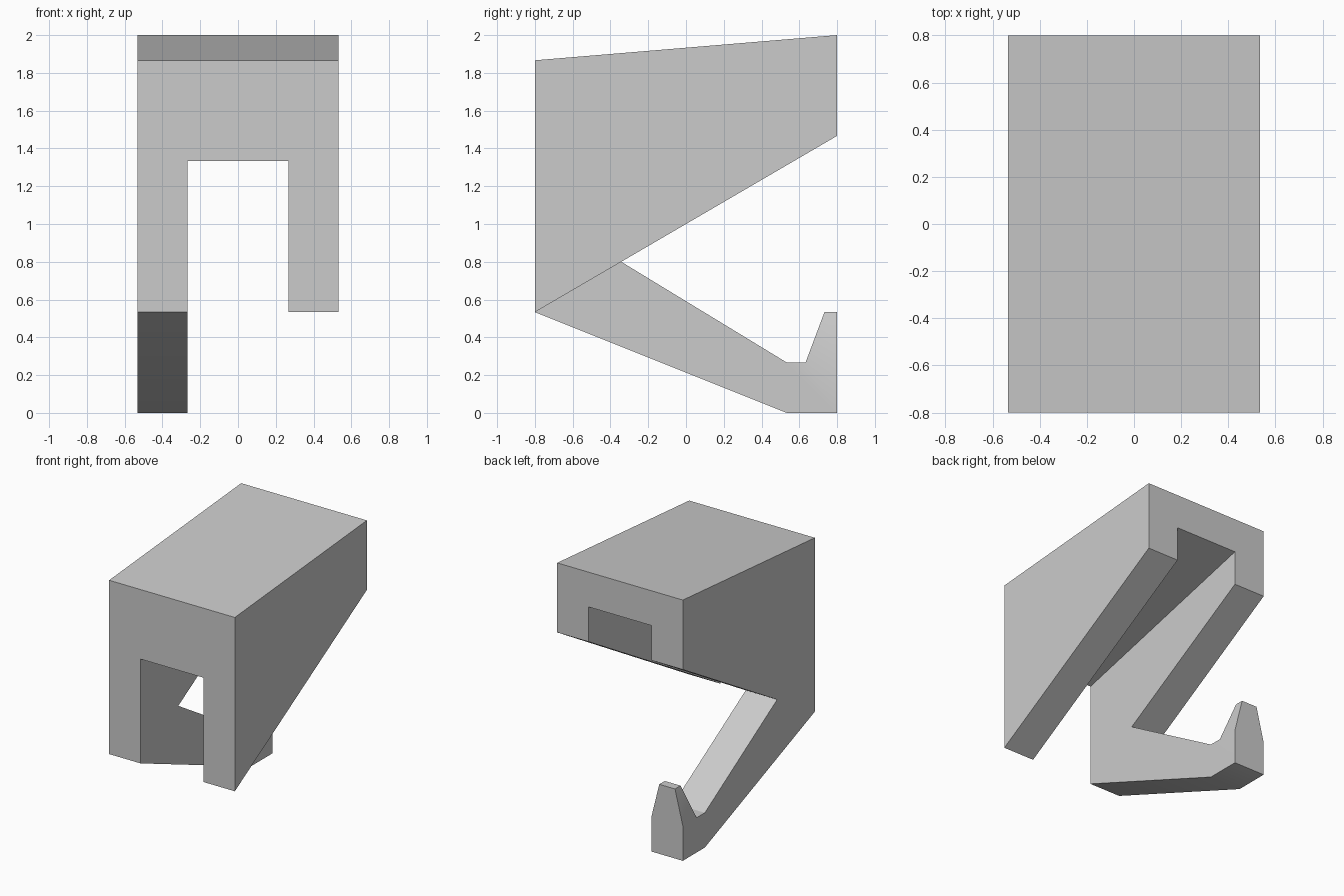
import bpy, bmesh, math

cube = bpy.data.objects.get("Cube")
if cube:
    bpy.data.objects.remove(cube, do_unlink=True)

U = 4 / 15          # design module: the model is 7.5 modules tall

grey = bpy.data.materials.new("plain grey")
grey.use_nodes = True
colour = (0.6, 0.6, 0.6, 1)
grey.diffuse_color = colour
grey.node_tree.nodes["Principled BSDF"].inputs["Base Color"].default_value = colour


def loft(bm, ring_a, ring_b):
    """Join two matching rings of points into a closed solid."""
    a = [bm.verts.new(p) for p in ring_a]
    b = [bm.verts.new(p) for p in ring_b]
    bm.faces.new(a)
    bm.faces.new(b[::-1])
    for i in range(len(a)):
        j = (i + 1) % len(a)
        bm.faces.new((a[j], a[i], b[i], b[j]))
    bmesh.ops.recalc_face_normals(bm, faces=bm.faces)


def make_object(name, bm):
    mesh = bpy.data.meshes.new(name)
    bm.to_mesh(mesh)
    bm.free()
    mesh.materials.append(grey)
    obj = bpy.data.objects.new(name, mesh)
    bpy.context.collection.objects.link(obj)
    return obj


# Housing: an arch section whose heights change from front to back
def arch(y, bottom, ceiling, top):
    half = [(U, ceiling), (U, bottom), (2 * U, bottom), (2 * U, top)]
    section = half + [(-x, z) for x, z in reversed(half)]
    return [(x, y, z) for x, z in section]


bm = bmesh.new()
loft(bm, arch(-3 * U, 2 * U, 5 * U, 7 * U),
     arch(3 * U, 5.5 * U, 6.5 * U, 7.5 * U))
make_object("arched_housing", bm)

# Arm: side profile (y, z) extruded across one leg
hook_front, hook_back = 0.633, 3 * U
profile = [(-3 * U, 2 * U), (2 * U, 0), (hook_back, 0), (hook_back, U),
           (hook_front, U), (2 * U, U), (-0.343, 0.8)]
bm = bmesh.new()
loft(bm, [(-2 * U, y, z) for y, z in profile],
     [(-U, y, z) for y, z in profile])

# Hook tip: pull the rear top face up and taper it
seat = max((f for f in bm.faces if f.normal.z > 0.99),
           key=lambda f: f.calc_center_median().y)
tip = bmesh.ops.extrude_discrete_faces(bm, faces=[seat])["faces"][0]
for v in tip.verts:
    v.co.x = -1.5 * U + (v.co.x + 1.5 * U) * 0.5
    v.co.y = hook_back if v.co.y > 0.7 else 0.733
    v.co.z = 2 * U
bmesh.ops.recalc_face_normals(bm, faces=bm.faces)
arm = make_object("hooked_arm", bm)

# Soften only the shallow taper of the hook and underside
bpy.ops.object.select_all(action="DESELECT")
arm.select_set(True)
bpy.context.view_layer.objects.active = arm
bpy.ops.object.shade_smooth_by_angle(angle=math.radians(30))
